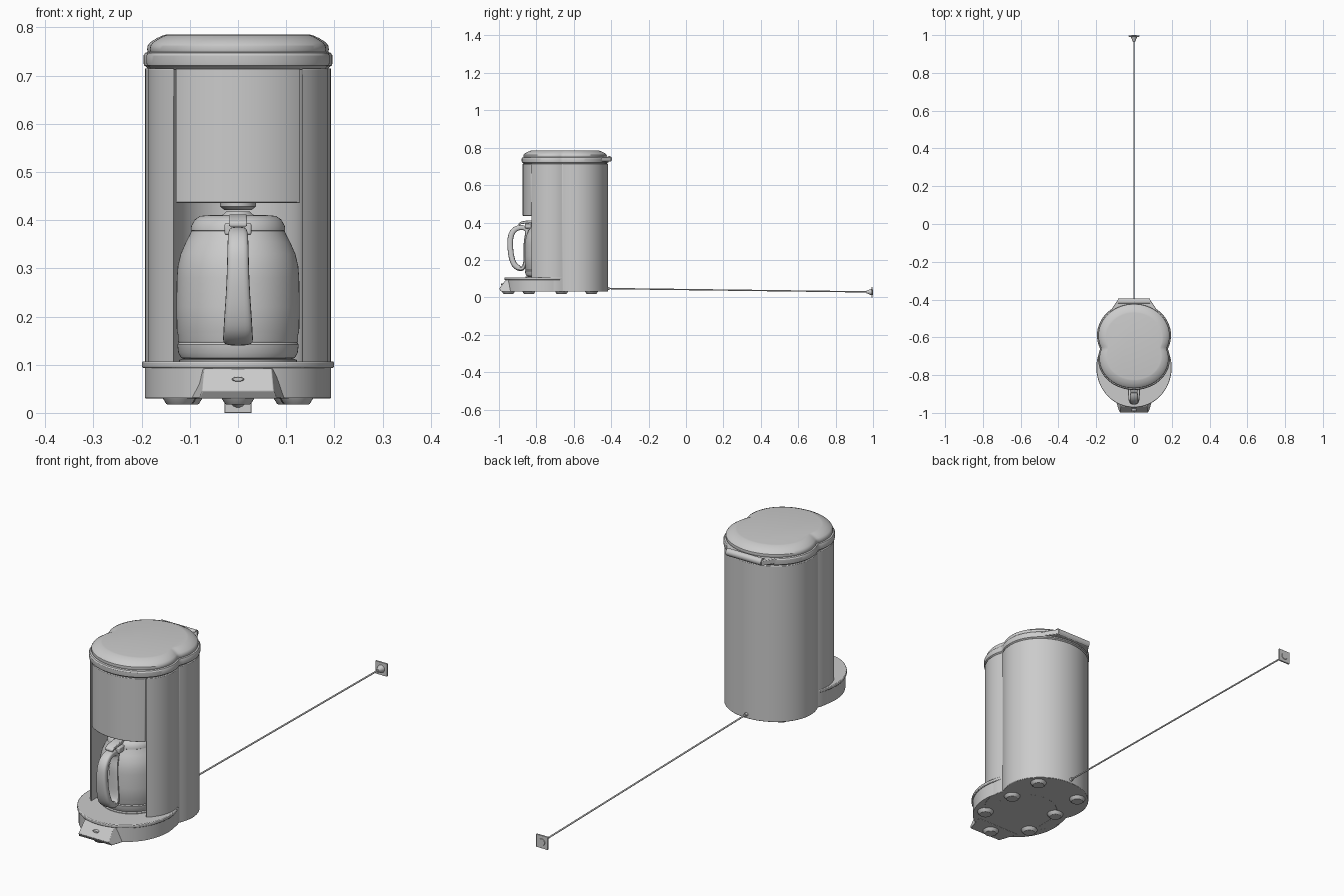
import bpy, bmesh
from math import sin, cos, pi, radians, sqrt, atan2
from mathutils import Vector

if "Cube" in bpy.data.objects:
    bpy.data.objects.remove(bpy.data.objects["Cube"])


def loft(name, rings, cap=True, closed=False, bevel=0):
    """Skin equal-length point rings into one object."""
    bm = bmesh.new()
    vs = [[bm.verts.new(p) for p in r] for r in rings]
    n = len(vs[0])
    pairs = list(zip(vs, vs[1:])) + ([(vs[-1], vs[0])] if closed else [])
    for a, b in pairs:
        for i in range(n):
            j = (i + 1) % n
            bm.faces.new((a[i], a[j], b[j], b[i]))
    if cap and not closed:
        bm.faces.new(vs[0][::-1])
        bm.faces.new(vs[-1])
    bmesh.ops.recalc_face_normals(bm, faces=bm.faces)
    me = bpy.data.meshes.new(name)
    bm.to_mesh(me)
    bm.free()
    ob = bpy.data.objects.new(name, me)
    bpy.context.collection.objects.link(ob)
    bpy.ops.object.select_all(action='DESELECT')
    ob.select_set(True)
    bpy.context.view_layer.objects.active = ob
    bpy.ops.object.shade_smooth_by_angle(angle=radians(32))
    if bevel:
        m = ob.modifiers.new("soft_edges", 'BEVEL')
        m.width, m.segments, m.limit_method = bevel, 2, 'ANGLE'
        m.angle_limit = radians(40)
    return ob


def prism(name, outline, z0, z1, bevel=0):
    return loft(name, [[(x, y, z) for x, y in outline] for z in (z0, z1)], bevel=bevel)


def ellipse(cx, cy, a, b, n=72):
    return [(cx + a * cos(2 * pi * i / n), cy + b * sin(2 * pi * i / n)) for i in range(n)]


def lathe(name, cx, cy, profile, n=64):
    return loft(name, [[(x, y, z) for x, y in ellipse(cx, cy, r, r, n)] for r, z in profile])


def rod(name, a, b, r0, r1, n=16):
    a, b = Vector(a), Vector(b)
    q = (b - a).to_track_quat('Z', 'Y')
    return loft(name, [[p + q @ Vector((r * cos(2 * pi * i / n), r * sin(2 * pi * i / n), 0))
                        for i in range(n)] for p, r in ((a, r0), (b, r1))])


def box(name, x0, x1, y0, y1, z0, z1, bevel=0):
    return prism(name, [(x0, y0), (x1, y0), (x1, y1), (x0, y1)], z0, z1, bevel)


# Two-lobed plan of the machine
MID = -0.655
LOBES = ((-0.59, 0.193, 0.172), (-0.715, 0.187, 0.160))


def plan_point(t):
    best = 0
    for c, a, b in LOBES:
        d = MID - c
        A = (cos(t) / a) ** 2 + (sin(t) / b) ** 2
        B = 2 * d * sin(t) / b ** 2
        C = (d / b) ** 2 - 1
        best = max(best, (-B + sqrt(B * B - 4 * A * C)) / (2 * A))
    return best * cos(t), MID + best * sin(t)


# Main body: rear tank and side panels around an open front bay
SLOT = 0.133
c, a, b = LOBES[1]
slot_y = c - b * sqrt(1 - (SLOT / a) ** 2)
t0 = atan2(slot_y - MID, SLOT)
shell = [plan_point(t0 + (pi - 2 * t0) * i / 96) for i in range(97)]
bay = [(SLOT * cos(pi - pi * i / 32), -0.72 + SLOT * sin(pi - pi * i / 32)) for i in range(33)]
prism("body_shell", shell + bay, 0.03, 0.715, 0.002)

# Filter housing above the carafe
w = 0.129
arc = []
for i in range(33):
    x = -w + 2 * w * i / 32
    arc.append((x, c + 0.002 - b * sqrt(1 - (x / a) ** 2)))
prism("filter_housing", arc + [(w, -0.66), (0.08, -0.57), (-0.08, -0.57), (-w, -0.66)],
      0.436, 0.714, 0.002)
lathe("drip_spout", 0, -0.735, [(0.028, 0.421), (0.037, 0.428), (0.038, 0.44)], 32)

# Lid with its rim
plan = [plan_point(2 * pi * i / 120) for i in range(120)]
lid_steps = [(0.96, 0.712), (0.985, 0.718), (1.01, 0.721), (1.015, 0.726), (1.015, 0.742),
             (1.0, 0.747), (0.97, 0.749), (0.977, 0.754), (0.972, 0.762), (0.945, 0.769),
             (0.87, 0.778), (0.80, 0.784), (0.77, 0.785)]
loft("lid", [[(x * s, -0.647 + (y + 0.647) * s, z) for x, y in plan] for s, z in lid_steps])
prism("lid_hinge_flap", [(-0.085, -0.400), (0.085, -0.400), (0.135, -0.475), (-0.135, -0.475)],
      0.726, 0.749, 0.003)
rod("lid_hinge_bar", (-0.085, -0.410, 0.74), (0.085, -0.410, 0.74), 0.015, 0.015, 24)

# Base, ledge and warming plate
prism("base", ellipse(0, -0.76, 0.193, 0.205, 96), 0.031, 0.094)
prism("base_ledge", ellipse(0, -0.76, 0.199, 0.211, 96), 0.093, 0.107, 0.003)
lathe("warming_plate", 0, -0.735, [(0.122, 0.106), (0.122, 0.110), (0.117, 0.112)])

# Control panel on the base front
section = [(-0.90, 0.092, 0.080), (-0.965, 0.092, 0.070), (-0.999, 0.046, 0.074),
           (-0.988, 0.030, 0.080), (-0.90, 0.030, 0.108)]
loft("control_panel", [[(s * hw, y, z) for y, z, hw in section] for s in (-1, 1)], bevel=0.002)
switch = []
for y, s in ((-0.97, 1), (-0.988, 1), (-0.990, 0.8)):
    switch.append([(x * s, y, 0.07 + z * s) for x, z in ellipse(0, 0, 0.013, 0.005, 24)])
loft("power_switch", switch)

# Feet
feet = [(0, -0.95)] + [(s * x, y) for s in (-1, 1)
                       for x, y in ((0.122, -0.84), (0.12, -0.665), (0.108, -0.505))]
for i, (x, y) in enumerate(feet):
    lathe(f"foot_{i + 1}", x, y, [(0.024, 0.017), (0.027, 0.019), (0.036, 0.033)], 24)

# Carafe
CY = -0.735
lathe("carafe", 0, CY, [(0.105, 0.110), (0.118, 0.114), (0.124, 0.125), (0.126, 0.142),
                        (0.123, 0.146), (0.125, 0.150), (0.125, 0.163), (0.127, 0.168),
                        (0.128, 0.22), (0.127, 0.28), (0.125, 0.305), (0.119, 0.33),
                        (0.108, 0.355), (0.099, 0.372), (0.096, 0.380)])
lathe("carafe_lid", 0, CY, [(0.092, 0.374), (0.098, 0.379), (0.097, 0.388), (0.090, 0.401),
                            (0.080, 0.408), (0.068, 0.410), (0.032, 0.411), (0.024, 0.418)])
lever = [(-0.79, 0.398, 0.412), (-0.84, 0.396, 0.412), (-0.88, 0.392, 0.406), (-0.895, 0.386, 0.396)]
loft("lid_lever", [[(-0.019, y, z0), (0.019, y, z0), (0.019, y, z1), (-0.019, y, z1)]
                   for y, z0, z1 in lever], bevel=0.003)
box("handle_clasp", -0.028, 0.028, -0.862, -0.81, 0.369, 0.394, 0.004)

# Carafe handle: closed loop with width varying along it (y, z, half width, half thickness)
path = [(-0.855, 0.365, 0.018, 0.012), (-0.885, 0.373, 0.019, 0.013), (-0.915, 0.362, 0.021, 0.014),
        (-0.934, 0.335, 0.022, 0.015), (-0.940, 0.295, 0.023, 0.015), (-0.938, 0.25, 0.025, 0.015),
        (-0.930, 0.205, 0.028, 0.015), (-0.915, 0.172, 0.030, 0.015), (-0.888, 0.154, 0.031, 0.014),
        (-0.870, 0.160, 0.030, 0.011), (-0.862, 0.19, 0.027, 0.008), (-0.861, 0.25, 0.023, 0.007),
        (-0.860, 0.30, 0.020, 0.007), (-0.853, 0.34, 0.018, 0.008)]


def smooth(p, k, u):
    """Catmull-Rom sample on a closed path."""
    n = len(p)
    out = []
    for q0, q1, q2, q3 in zip(p[k - 1], p[k], p[(k + 1) % n], p[(k + 2) % n]):
        out.append(0.5 * (2 * q1 + (q2 - q0) * u + (2 * q0 - 5 * q1 + 4 * q2 - q3) * u * u
                          + (3 * q1 - q0 - 3 * q2 + q3) * u ** 3))
    return out


pts = [smooth(path, k, u / 4) for k in range(len(path)) for u in range(4)]
rings = []
for i, (y, z, hw, ht) in enumerate(pts):
    nxt = pts[(i + 1) % len(pts)]
    d = Vector((nxt[0] - pts[i - 1][0], nxt[1] - pts[i - 1][1])).normalized()
    ring = []
    for k in range(20):
        t = 2 * pi * k / 20
        u = abs(cos(t)) ** 0.6 * (1 if cos(t) > 0 else -1)
        v = abs(sin(t)) ** 0.6 * (1 if sin(t) > 0 else -1)
        ring.append((hw * u, y - d.y * ht * v, z + d.x * ht * v))
    rings.append(ring)
loft("carafe_handle", rings, closed=True)

# Power cord and plug
rod("cord_collar", (0, -0.43, 0.047), (0, -0.408, 0.047), 0.009, 0.007)
rod("power_cord", (0, -0.43, 0.047), (0, 0.975, 0.029), 0.0035, 0.0035, 12)
rod("plug", (0, 0.965, 0.029), (0, 0.992, 0.028), 0.007, 0.017, 24)
box("plug_plate", -0.028, 0.028, 0.991, 0.998, 0.0, 0.056, 0.001)
rod("plug_disc", (0, 0.996, 0.028), (0, 1.0, 0.028), 0.016, 0.014, 24)
